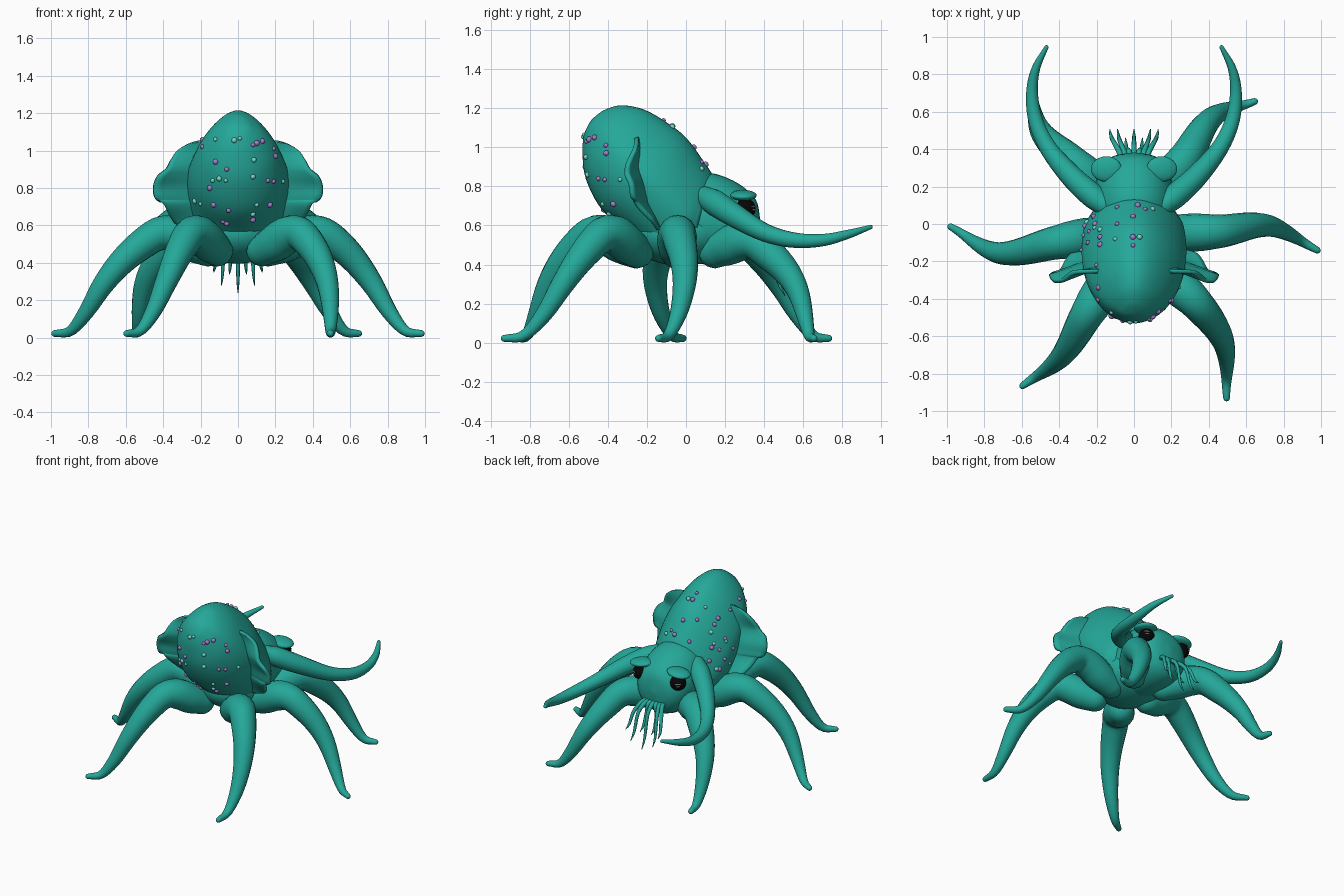
import bpy, bmesh, math
from mathutils import Vector, Matrix
from mathutils.bvhtree import BVHTree

if "Cube" in bpy.data.objects:
    bpy.data.objects.remove(bpy.data.objects["Cube"])


def material(name, rgb):
    m = bpy.data.materials.new(name)
    m.diffuse_color = (*rgb, 1)
    m.use_nodes = True
    m.node_tree.nodes["Principled BSDF"].inputs["Base Color"].default_value = m.diffuse_color
    return m


TEAL = material("teal skin", (0.018, 0.39, 0.32))
PURPLE = material("purple spot", (0.39, 0.20, 0.62))
AQUA = material("aqua spot", (0.17, 0.70, 0.58))
BLACK = material("eye black", (0.002, 0.002, 0.002))
GREY = material("eye glint", (0.55, 0.58, 0.60))


def finish(bm, name, mats):
    bmesh.ops.remove_doubles(bm, verts=bm.verts, dist=0.0005)
    bmesh.ops.recalc_face_normals(bm, faces=bm.faces)
    for f in bm.faces:
        f.smooth = True
    me = bpy.data.meshes.new(name)
    bm.to_mesh(me)
    bm.free()
    for m in mats:
        me.materials.append(m)
    ob = bpy.data.objects.new(name, me)
    bpy.context.collection.objects.link(ob)
    return ob


def spline(rows, t):
    """Catmull-Rom through rows of numbers, t from 0 to 1."""
    v = [Vector(r) for r in rows]
    n = len(v) - 1
    i = min(int(t * n), n - 1)
    s = t * n - i
    p1, p2 = v[i], v[i + 1]
    p0 = v[i - 1] if i else p1 * 2 - p2
    p3 = v[i + 2] if i + 2 <= n else p2 * 2 - p1
    return 0.5 * (2 * p1 + (p2 - p0) * s + (2 * p0 - 5 * p1 + 4 * p2 - p3) * s * s
                  + (3 * p1 - p0 - 3 * p2 + p3) * s ** 3)


def loft(name, rings, sides, pinch=0.0):
    """Skin through rings (centre, axis a, axis b); pinch narrows the a side."""
    bm = bmesh.new()
    loops = []
    for c, a, b in rings:
        loop = []
        for k in range(sides):
            co, si = math.cos(k * math.tau / sides), math.sin(k * math.tau / sides)
            loop.append(bm.verts.new(c + a * co + b * si * (1 - pinch * max(0, co))))
        loops.append(loop)
    for l0, l1 in zip(loops, loops[1:]):
        for k in range(sides):
            j = (k + 1) % sides
            bm.faces.new((l0[k], l0[j], l1[j], l1[k]))
    bm.faces.new(loops[0])
    bm.faces.new(loops[-1])
    return finish(bm, name, [TEAL])


def tube(name, pts, sides=16):
    """Round limb through (position, radius) pairs with both ends rounded."""
    def cap(p, q, r):
        d = (p - q).normalized()
        return [(p + d * r * math.sin(a), r * math.cos(a)) for a in (0.4, 0.8, 1.15, 1.4, 1.55)]
    head = cap(pts[0][0], pts[1][0], pts[0][1])[::-1]
    pts = head + pts + cap(pts[-1][0], pts[-2][0], pts[-1][1])
    rings, side = [], None
    for i, (p, r) in enumerate(pts):
        t = (pts[min(i + 1, len(pts) - 1)][0] - pts[max(i - 1, 0)][0]).normalized()
        if side is None:
            side = t.cross(Vector((0, 0, 1)))
        side = (side - t * side.dot(t)).normalized()
        rings.append((p, side * r, t.cross(side) * r))
    return loft(name, rings, sides)


def ellipsoid(name, c, radii, mat, rot=Matrix()):
    bm = bmesh.new()
    bmesh.ops.create_uvsphere(bm, u_segments=24, v_segments=16, radius=1,
                              matrix=Matrix.Translation(c) @ rot @ Matrix.Diagonal((*radii, 1)))
    return finish(bm, name, [mat])


# Mantle: tilted sections as front y, front z, back y, back z, half width
MANTLE = [(0.13, 0.87, 0.01, 0.40, 0.22), (0.10, 0.915, -0.12, 0.42, 0.265),
          (0.0, 1.05, -0.30, 0.57, 0.28), (-0.11, 1.135, -0.43, 0.68, 0.262),
          (-0.22, 1.195, -0.51, 0.83, 0.212), (-0.33, 1.215, -0.53, 0.96, 0.145),
          (-0.41, 1.195, -0.525, 1.05, 0.082), (-0.457, 1.165, -0.508, 1.10, 0.042),
          (-0.487, 1.137, -0.487, 1.137, 0.0)]
rings = []
for i in range(41):
    fy, fz, by, bz, w = spline(MANTLE, i / 40)
    rings.append((Vector((0, (fy + by) / 2, (fz + bz) / 2)),
                  Vector((0, (fy - by) / 2, (fz - bz) / 2)), Vector((w, 0, 0))))
mantle = loft("mantle", rings, 40, 0.27)
ellipsoid("belly", (0, -0.03, 0.56), (0.235, 0.27, 0.165), TEAL)

# Head: upright sections as y, bottom z, top z, half width
HEAD = [(-0.08, 0.44, 0.80, 0.18), (0.02, 0.41, 0.855, 0.205), (0.13, 0.40, 0.868, 0.21),
        (0.24, 0.41, 0.83, 0.20), (0.32, 0.44, 0.775, 0.165), (0.365, 0.50, 0.715, 0.105),
        (0.382, 0.60, 0.61, 0.005)]
rings = []
for i in range(25):
    y, lo, hi, w = spline(HEAD, i / 24)
    rings.append((Vector((0, y, (lo + hi) / 2)), Vector((w, 0, 0)), Vector((0, 0, (hi - lo) / 2))))
loft("head", rings, 32)

# Walking legs: plan path at four even stations, shared height and radius
LEG_ZR = [(0.465, 0.085), (0.505, 0.10), (0.55, 0.10), (0.556, 0.09), (0.495, 0.082), (0.405, 0.071),
          (0.285, 0.058), (0.14, 0.043), (0.036, 0.028), (0.022, 0.018)]
LEGS = {"right_middle_leg": [(0.16, -0.05), (0.45, -0.04), (0.72, -0.01), (0.98, -0.14)],
        "left_middle_leg": [(-0.16, -0.05), (-0.42, -0.10), (-0.72, -0.155), (-0.98, -0.015)],
        "left_back_leg": [(-0.11, -0.26), (-0.25, -0.48), (-0.39, -0.71), (-0.595, -0.865)],
        "right_back_leg": [(0.13, -0.25), (0.33, -0.42), (0.48, -0.64), (0.495, -0.93)],
        "right_front_leg": [(0.13, 0.15), (0.28, 0.36), (0.42, 0.57), (0.645, 0.655)],
        "left_front_leg": [(-0.13, 0.15), (-0.33, 0.33), (-0.50, 0.50), (-0.55, 0.73)]}
for name, path in LEGS.items():
    pts = []
    for i in range(33):
        x, y = spline(path, i / 32)
        z, r = spline(LEG_ZR, i / 32)
        if "front" in name:  # front pair arches lower
            z -= 0.05 * math.sin(math.pi * min(1, i / 26)) ** 2
        pts.append((Vector((x, y, z)), r))
    tube(name, pts)

# Long feeding arms: x, y, z, radius
ARM = [(0.16, 0.10, 0.745, 0.055), (0.22, 0.15, 0.715, 0.066), (0.33, 0.25, 0.65, 0.060),
       (0.455, 0.40, 0.565, 0.047), (0.525, 0.55, 0.525, 0.040), (0.545, 0.70, 0.525, 0.032),
       (0.525, 0.83, 0.555, 0.023), (0.468, 0.945, 0.592, 0.011)]
# Side fins: height, outer x
FIN = [(1.05, 0.21), (1.035, 0.265), (1.0, 0.325), (0.95, 0.36), (0.90, 0.385), (0.86, 0.43),
       (0.80, 0.452), (0.74, 0.44), (0.72, 0.40), (0.66, 0.37), (0.61, 0.33), (0.58, 0.25)]
for side, s in (("right", 1), ("left", -1)):
    pts = []
    for i in range(33):
        x, y, z, r = spline(ARM, i / 32)
        pts.append((Vector((s * x, y, z)), r))
    tube(side + "_feeding_arm", pts)

    bm = bmesh.new()
    grid = []
    for i in range(37):
        z, xo = spline(FIN, i / 36)
        row = []
        for j in range(9):
            u = j / 8
            sweep = 0.10 * min(1, (1.06 - z) * 5) * min(1, max(0, z - 0.56) * 5)
            y = -0.25 + (1.05 - z) * 0.24 - sweep * u + 0.009 * u * math.sin((1.05 - z) * 32)
            row.append(bm.verts.new((s * (0.16 + (xo - 0.16) * u), y, z)))
        grid.append(row)
    for a, b in zip(grid, grid[1:]):
        for j in range(8):
            bm.faces.new((a[j], a[j + 1], b[j + 1], b[j]))
    fin = finish(bm, side + "_fin", [TEAL])
    mod = fin.modifiers.new("thickness", 'SOLIDIFY')
    mod.thickness, mod.offset = 0.022, 0

    # Eye, hooded lid and slim glints
    eye = Vector((s * 0.148, 0.304, 0.686))
    ellipsoid(side + "_eye", eye, (0.055, 0.053, 0.052), BLACK)
    ellipsoid(side + "_eyelid", (s * 0.148, 0.294, 0.754), (0.083, 0.068, 0.026), TEAL,
              Matrix.Rotation(s * 0.12, 4, 'Y'))
    turn = Matrix.Rotation(-s * 0.6, 4, 'Z')
    for dz, w in ((0.011, 0.022), (-0.006, 0.013)):
        ellipsoid(side + "_eye_glint", eye + turn @ Vector((0, 0.0525, dz)), (w, 0.0045, 0.004), GREY, turn)

# Mouth tentacles: tip x, y, z
for tx, ty, tz in ((-0.13, 0.507, 0.35), (-0.088, 0.507, 0.28), (-0.045, 0.46, 0.34), (0, 0.507, 0.24),
                   (0.045, 0.46, 0.34), (0.088, 0.507, 0.28), (0.13, 0.507, 0.35)):
    path = [(0.45 * tx, 0.33, 0.53, 0.017), (0.62 * tx, 0.39, 0.52, 0.015),
            (0.85 * tx, ty - 0.065, 0.46, 0.012), (0.95 * tx, ty - 0.035, 0.6 * tz + 0.17, 0.009),
            (tx, ty, tz, 0.002)]
    pts = []
    for i in range(13):
        v = spline(path, i / 12)
        pts.append((Vector(v[:3]), v[3]))
    tube("mouth_tentacle", pts, 8)

# Spots dropped onto the mantle: from behind (x, z), above (x, y) and the left (y, z)
REAR_PURPLE = [(-.19, 1.02), (.10, 1.04), (.08, 1.03), (.13, 1.05), (-.06, .90), (-.12, .94),
               (.19, 1.01), (.20, .97), (.16, .84), (-.15, .80), (.19, .835), (-.13, .71),
               (-.05, .68), (.17, .71), (-.08, .62), (-.06, .61), (-.03, .54), (.08, .63)]
REAR_AQUA = [(-.12, 1.06), (-.02, 1.055), (.01, 1.065), (.085, .95), (-.135, .84), (-.10, .85),
             (-.065, .84), (.08, .86), (.24, .835), (-.23, .73), (-.20, .715), (.08, .66), (.10, .71)]
TOP_PURPLE = [(-.23, .06), (-.26, -.01), (-.24, -.04), (-.18, -.07), (-.245, -.10), (-.18, -.11),
              (-.20, -.22), (-.19, -.34), (-.09, .09), (.02, .10), (.06, .08), (-.005, .04),
              (-.09, 0.0), (-.005, -.07), (-.005, -.115)]
TOP_AQUA = [(-.21, -.02), (-.18, -.03), (-.235, -.25), (.10, .08), (-.10, -.08), (.03, -.07)]
SIDE_PURPLE = [(-.06, .75), (0, .84), (-.14, .80), (.04, .76)]
SIDE_AQUA = [(-.10, .86), (.01, .70), (-.11, .70)]
RAYS = {"rear": (lambda u, v: (u, -3, v), (0, 1, 0)), "top": (lambda u, v: (u, v, 3), (0, 0, -1)),
        "side": (lambda u, v: (-3, u, v), (1, 0, 0))}
tree = BVHTree.FromPolygons([v.co for v in mantle.data.vertices],
                            [tuple(p.vertices) for p in mantle.data.polygons])
bm = bmesh.new()
for spots, colour, way in ((REAR_PURPLE, 0, "rear"), (REAR_AQUA, 1, "rear"), (TOP_PURPLE, 0, "top"),
                           (TOP_AQUA, 1, "top"), (SIDE_PURPLE, 0, "side"), (SIDE_AQUA, 1, "side")):
    for n, (u, v) in enumerate(spots):
        hit = tree.ray_cast(Vector(RAYS[way][0](u, v)), Vector(RAYS[way][1]))[0]
        if hit is None:
            continue
        r = (0.013, 0.016, 0.012, 0.015)[n % 4] - 0.001 * colour
        old = set(bm.faces)
        bmesh.ops.create_icosphere(bm, subdivisions=2, radius=r, matrix=Matrix.Translation(hit))
        for f in bm.faces:
            if f not in old:
                f.material_index = colour
finish(bm, "mantle_spots", [PURPLE, AQUA])
